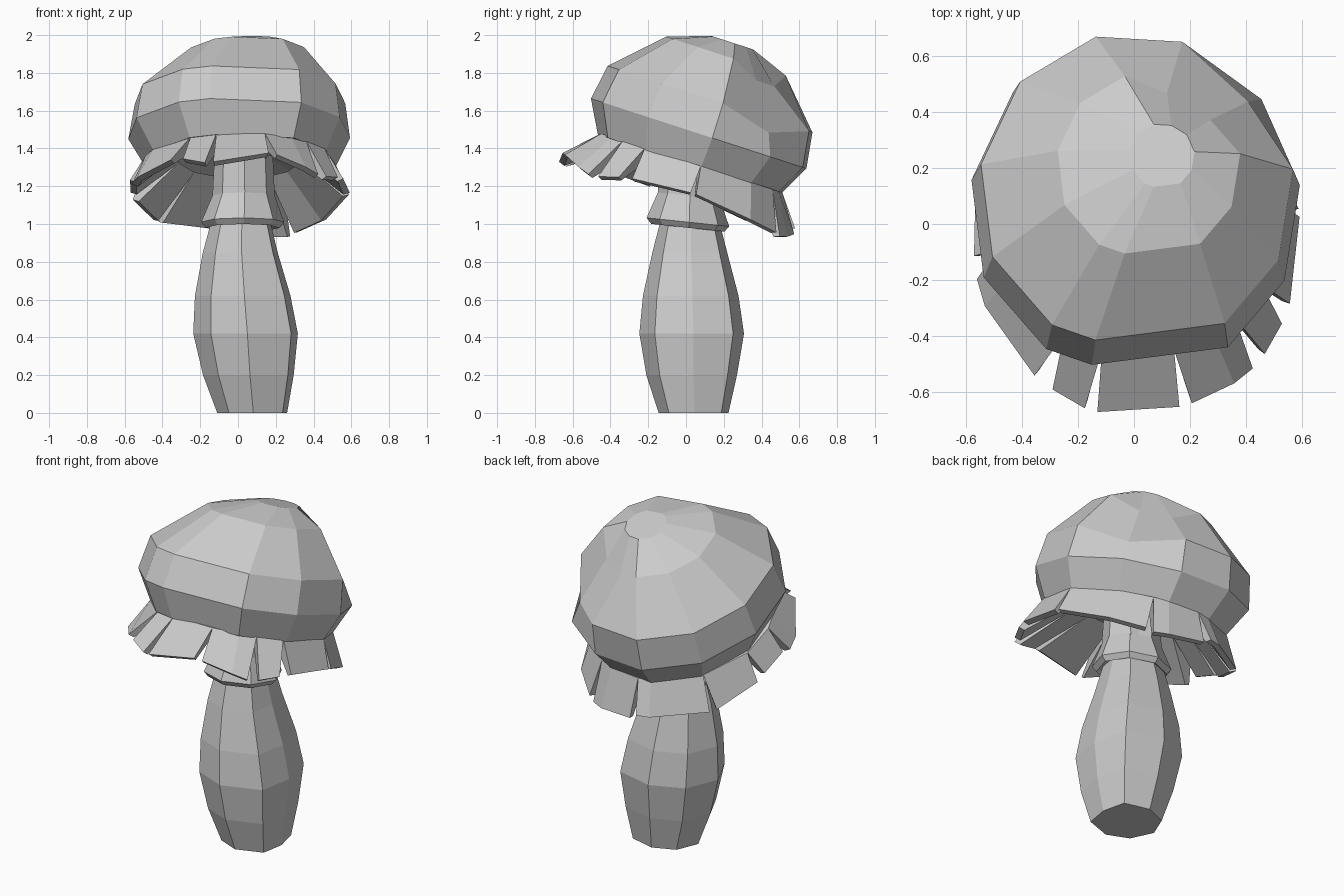
import bpy, bmesh
from math import sin, cos, radians
from mathutils import Vector, Matrix

old = bpy.data.objects.get("Cube")
if old:
    bpy.data.objects.remove(old)

grey = bpy.data.materials.new("plain_grey")
grey.use_nodes = True
colour = (0.6, 0.6, 0.6, 1)
grey.diffuse_color = colour
grey.node_tree.nodes["Principled BSDF"].inputs["Base Color"].default_value = colour


def finish(name, bm):
    bmesh.ops.recalc_face_normals(bm, faces=bm.faces)
    mesh = bpy.data.meshes.new(name)
    bm.to_mesh(mesh)
    bm.free()
    mesh.materials.append(grey)
    obj = bpy.data.objects.new(name, mesh)
    bpy.context.collection.objects.link(obj)
    return obj


def ring_point(centre, radius, angle, tilt):
    a = radians(angle)
    flat = Vector((radius * cos(a), radius * sin(a), 0))
    return Vector(centre) + Matrix.Rotation(radians(-tilt), 3, 'X') @ flat


def loft(name, rings, corners, tilt=0):
    """Join (centre, radius) rings with (angle, radius factor) corners into a closed body."""
    bm = bmesh.new()
    loops = [[bm.verts.new(ring_point(c, r * f, a, tilt)) for a, f in corners]
             for c, r in rings]
    n = len(corners)
    for low, high in zip(loops, loops[1:]):
        for i in range(n):
            j = (i + 1) % n
            bm.faces.new((low[i], low[j], high[j], high[i]))
    bm.faces.new(loops[0][::-1])
    bm.faces.new(loops[-1])
    return finish(name, bm)


# Stem: eight-sided, bulging low down, squarer on its left side
stem_corners = [(-133, .97), (-88, 1), (-39, 1.12), (2, 1), (44, 1.14), (90, 1),
                (135, 1), (180, 1)]
loft("stem", [((.075, .04, 0), .185), ((.055, .03, .2), .24), ((.04, .03, .42), .277),
              ((.025, .025, .62), .253), ((.012, .02, .85), .198), ((.015, .02, 1.03), .152),
              ((.03, .03, 1.4), .14)], stem_corners)

# Collar: flared ring with a thick lip around the top of the stem
loft("collar", [((.03, .01, 1.02), .14), ((.025, .01, .98), .195), ((.025, .01, 1.01), .22),
                ((.03, .015, 1.15), .165), ((.03, .02, 1.36), .155)],
     [(2 + 45 * i, 1) for i in range(8)], 6)

# Cap: irregular faceted dome tipped backwards, with a recessed underside
TILT = 18
cap_corners = [(-153, 1), (-120, 1.04), (-104, 1.03), (-58, 1.05), (-28, 1.01), (7, .99),
               (41, 1), (73, 1), (104, 1.02), (136, 1), (171, .975)]
RIM = Vector((.01, .02, 1.315))
cap = loft("cap", [((.02, .06, 1.40), .13), (RIM, .512), ((0, .07, 1.478), .603),
                   ((.005, .13, 1.66), .573), ((.05, .213, 1.888), .335),
                   ((.1, .245, 1.96), .118)], cap_corners, TILT)
# The back left shoulder sags inwards
for v in cap.data.vertices:
    if v.co.x > .08 and .35 < v.co.y < .6 and 1.5 < v.co.z < 1.88:
        v.co += Vector((-.03, -.05, -.06))

# Torn veil: wedge-shaped flared panels hanging from the rim, split by gaps
# Each panel: start angle, end angle, drop at the start, drop at the end
axis = Matrix.Rotation(radians(-TILT), 3, 'X') @ Vector((0, 0, 1))
panels = [(-102, -77, .2, .15), (-73, -50, .155, .215), (-44, -33, .21, .18),
          (-26, 5, .165, .14), (8, 61, .14, .2), (65, 93, .215, .18),
          (97, 135, .15, .18), (139, 166, .18, .15), (172, 190, .13, .12),
          (197, 236, .165, .15), (243, 254, .16, .2)]
bm = bmesh.new()
for k, (start, end, drop_a, drop_b) in enumerate(panels):
    # Top edges meet their neighbours; lower edges stop short of the gaps
    before = panels[k - 1][1] - (360 if k == 0 else 0)
    after = panels[k + 1][0] if k + 1 < len(panels) else panels[0][0] + 360
    bends = [a + turn for turn in (0, 360) for a, f in cap_corners
             if start + 4 < a + turn < end - 4]
    tops = [(start + before) / 2] + bends + [(end + after) / 2]
    lows = [start] + bends + [end]
    sections = []
    for t, l in zip(tops, lows):
        d = drop_a + (drop_b - drop_a) * (l - start) / (end - start)
        flare = .623 - .038 * cos(radians(2 * l)) - .02 * sin(radians(l))
        sections.append([bm.verts.new(p) for p in (
            ring_point(RIM + axis * .01, .514, t, TILT),
            ring_point(RIM - axis * d, flare, l, TILT),
            ring_point(RIM - axis * (d + .012), flare - .033, l, TILT),
            ring_point(RIM + axis * .03, .33, t, TILT))])
    for a, b in zip(sections, sections[1:]):
        for i in range(4):
            j = (i + 1) % 4
            bm.faces.new((a[i], a[j], b[j], b[i]))
    bm.faces.new(sections[0])
    bm.faces.new(sections[-1][::-1])
finish("veil_fringe", bm)
